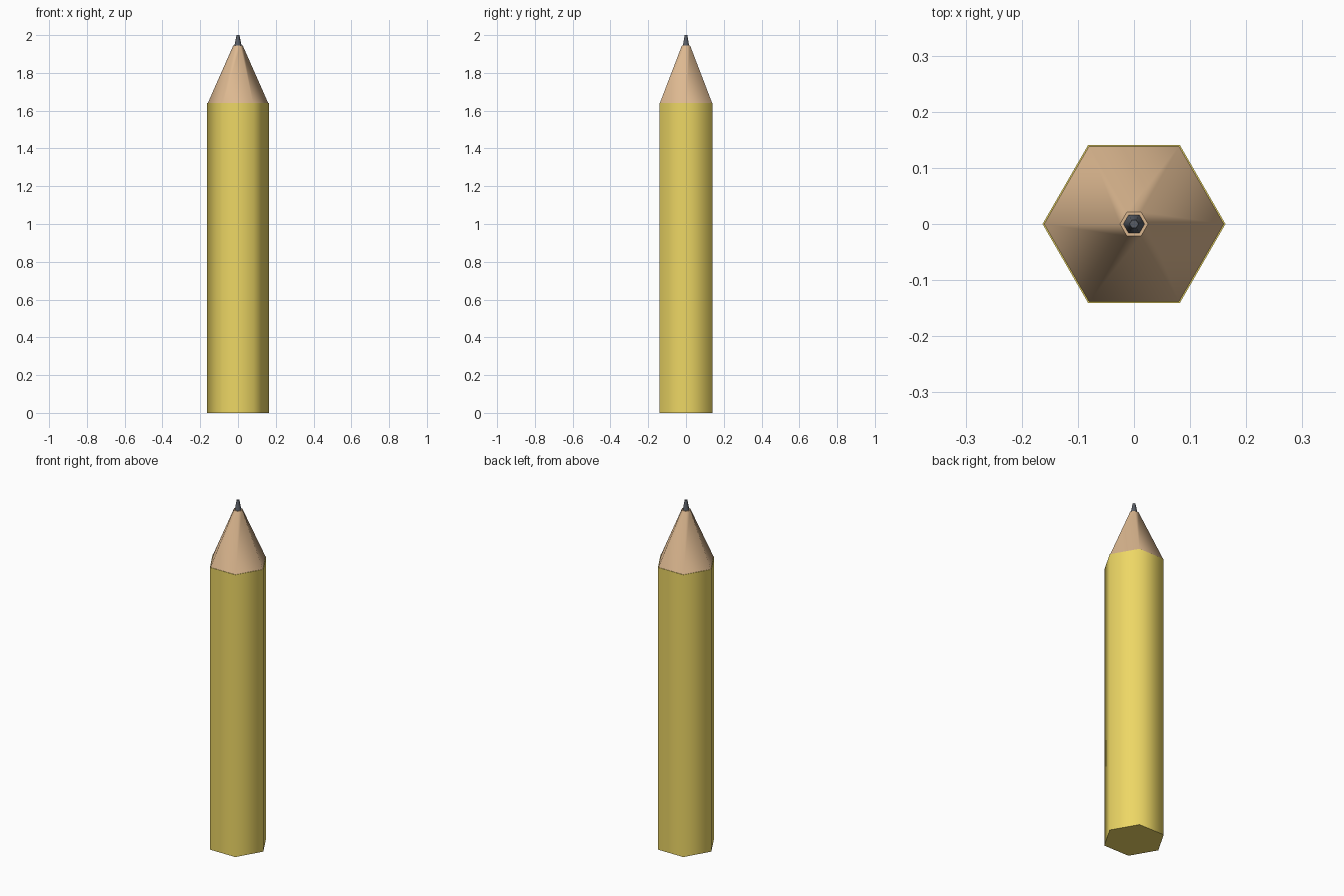
import bpy, bmesh
from math import cos, sin, pi, radians

if "Cube" in bpy.data.objects:
    bpy.data.objects.remove(bpy.data.objects["Cube"])


def material(name, color):
    mat = bpy.data.materials.new(name)
    mat.diffuse_color = (*color, 1)
    mat.use_nodes = True
    mat.node_tree.nodes["Principled BSDF"].inputs["Base Color"].default_value = mat.diffuse_color
    return mat


def hex_frustum(name, r0, r1, z0, z1, mat):
    """Closed six-sided frustum with corners on the x axis."""
    bm = bmesh.new()
    low, high = [[bm.verts.new((r * cos(i * pi / 3), r * sin(i * pi / 3), z))
                  for i in range(6)] for r, z in ((r0, z0), (r1, z1))]
    for i in range(6):
        j = (i + 1) % 6
        bm.faces.new((low[i], low[j], high[j], high[i]))
    bm.faces.new(low[::-1])
    bm.faces.new(high)
    mesh = bpy.data.meshes.new(name)
    bm.to_mesh(mesh)
    bm.free()
    mesh.materials.append(mat)
    obj = bpy.data.objects.new(name, mesh)
    bpy.context.collection.objects.link(obj)
    # Soft long edges, crisp end caps
    bpy.ops.object.select_all(action='DESELECT')
    obj.select_set(True)
    bpy.context.view_layer.objects.active = obj
    bpy.ops.object.shade_smooth_by_angle(angle=radians(62))
    return obj


# Painted shaft
hex_frustum("pencil_body", 0.163, 0.163, 0.0, 1.64,
            material("yellow_paint", (0.85, 0.68, 0.13)))
# Sharpened wood
hex_frustum("wood_tip", 0.160, 0.025, 1.64, 1.945,
            material("bare_wood", (0.72, 0.48, 0.28)))
# Graphite point
hex_frustum("lead_point", 0.020, 0.008, 1.94, 2.0,
            material("graphite", (0.10, 0.11, 0.13)))
